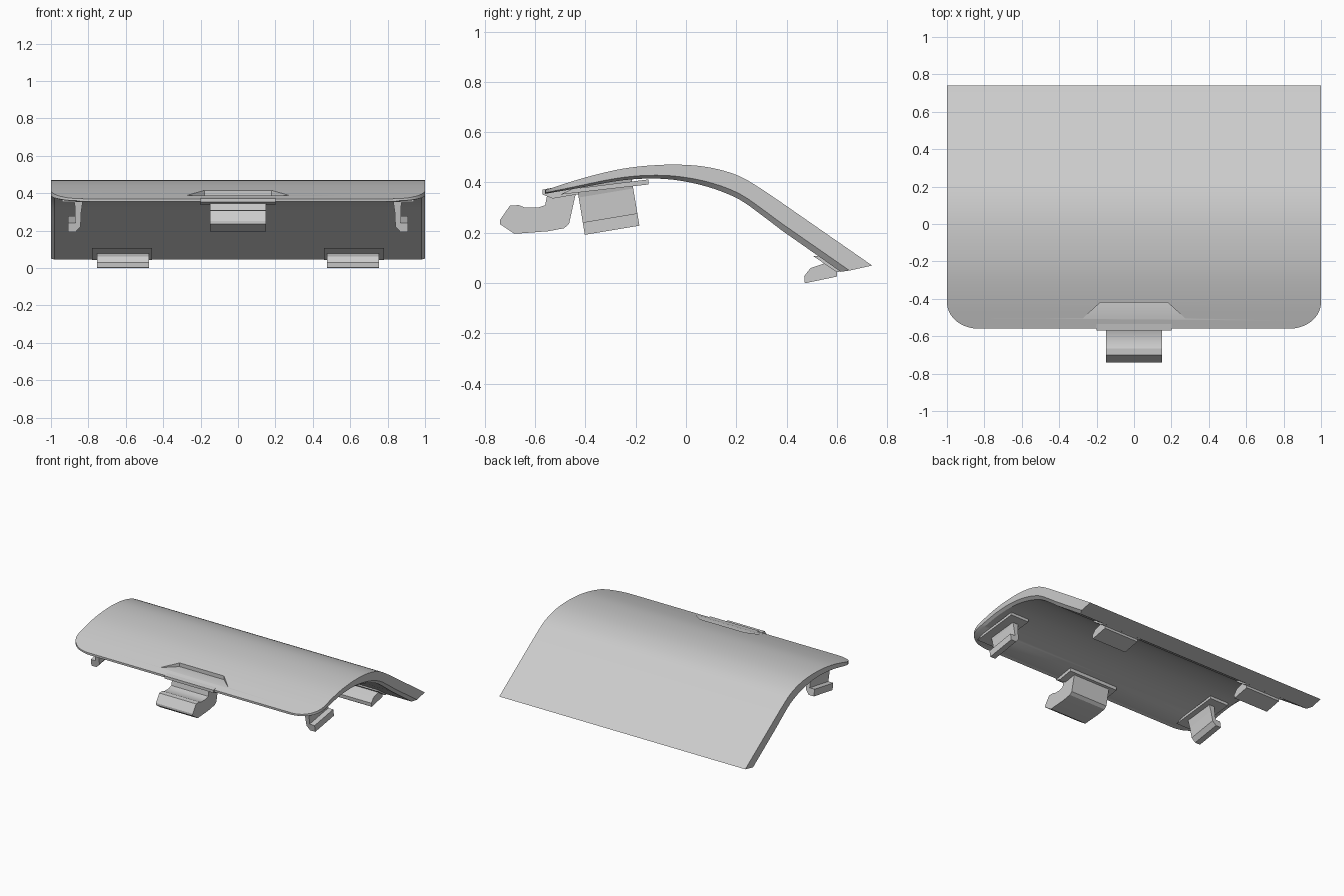
import bpy, bmesh, math
from mathutils import Matrix, Vector

cube = bpy.data.objects.get("Cube")
if cube:
    bpy.data.objects.remove(cube, do_unlink=True)

grey = bpy.data.materials.new("light grey plastic")
grey.use_nodes = True
COLOUR = (0.6, 0.6, 0.6, 1)
grey.diffuse_color = COLOUR
grey.node_tree.nodes["Principled BSDF"].inputs["Base Color"].default_value = COLOUR


def loft(name, rings):
    """Skin a closed solid over matching rings of points."""
    bm = bmesh.new()
    rows = [[bm.verts.new(p) for p in ring] for ring in rings]
    n = len(rows[0])
    for a, b in zip(rows, rows[1:]):
        for i in range(n):
            j = (i + 1) % n
            bm.faces.new((a[i], a[j], b[j], b[i]))
    bm.faces.new(rows[0])
    bm.faces.new(rows[-1])
    bmesh.ops.recalc_face_normals(bm, faces=bm.faces)
    mesh = bpy.data.meshes.new(name)
    bm.to_mesh(mesh)
    bm.free()
    mesh.materials.append(grey)
    ob = bpy.data.objects.new(name, mesh)
    bpy.context.collection.objects.link(ob)
    return ob


def side_prism(name, profile, x0, x1):
    """Extrude a (y, z) profile along x."""
    return loft(name, [[(x, y, z) for y, z in profile] for x in (x0, x1)])


def select(ob):
    bpy.ops.object.select_all(action="DESELECT")
    ob.select_set(True)
    bpy.context.view_layer.objects.active = ob


def smooth(ob, angle=25):
    select(ob)
    bpy.ops.object.shade_smooth_by_angle(angle=math.radians(angle))


# Curved cover: height and thickness along y
FRONT, CORNER_X, CORNER_Y = -0.56, 0.17, 0.14
TOP = [(-0.56, 0.37), (-0.4, 0.42), (-0.25, 0.455), (-0.1, 0.47), (0.03, 0.468),
       (0.13, 0.452), (0.22, 0.422), (0.3, 0.374), (0.38, 0.32)]
DEPTH = [(-0.56, 0.015), (-0.4, 0.037), (-0.1, 0.055), (0.1, 0.08), (0.3, 0.103), (0.38, 0.11)]


def sample(points, y):
    """Smooth interpolation through the points."""
    last = len(points) - 1
    i = next((k for k in range(last) if y <= points[k + 1][0]), last - 1)
    (y0, z0), (y1, z1) = points[i], points[i + 1]

    def slope(k):
        a, b = points[max(k - 1, 0)], points[min(k + 1, last)]
        return (b[1] - a[1]) / (b[0] - a[0])
    h = y1 - y0
    t = (y - y0) / h
    return ((2*t**3 - 3*t**2 + 1) * z0 + (t**3 - 2*t**2 + t) * h * slope(i)
            + (3*t**2 - 2*t**3) * z1 + (t**3 - t**2) * h * slope(i + 1))


def half_width(y):
    t = max(0, (FRONT + CORNER_Y - y) / CORNER_Y)
    return 1 - CORNER_X * (1 - math.sqrt(max(0, 1 - t * t)))


def cover_ring(w, top, mid, low):
    inner = w - 0.02
    return [(-w, *top), (w, *top), (w, *mid), (inner, *low), (-inner, *low), (-w, *mid)]


stations = [FRONT + CORNER_Y * (1 - math.cos(k * math.pi / 20)) for k in range(10)]
stations += [-0.42 + 0.8 * k / 24 for k in range(25)]
rings = []
for y in stations:
    z, d = sample(TOP, y), sample(DEPTH, y)
    rings.append(cover_ring(half_width(y), (y, z), (y, z - d * 0.75), (y, z - d)))
rings.append(cover_ring(1, (0.74, 0.07), (0.65, 0.05), (0.615, 0.045)))
cover = loft("cover", rings)

# Sunken thumb grip at the front edge
grip = [(-0.18, -0.42), (0.18, -0.42), (0.28, -0.51), (0.28, -0.7), (-0.28, -0.7), (-0.28, -0.51)]
cutter = loft("grip_cutter", [[(x, y, z) for x, y in grip] for z in (0.387, 0.6)])
cutter.hide_render = True
cutter.hide_viewport = True
cut = cover.modifiers.new("grip", "BOOLEAN")
cut.operation, cut.object, cut.solver = "DIFFERENCE", cutter, "EXACT"
select(cover)
bpy.ops.object.modifier_apply(modifier=cut.name)
bpy.data.objects.remove(cutter, do_unlink=True)
smooth(cover)

# Front latch with its mounting lip
side_prism("latch_lip", [(-0.57, 0.372), (-0.57, 0.352), (-0.53, 0.336), (-0.42, 0.355),
                         (-0.42, 0.384), (-0.5, 0.384)], -0.2, 0.2)
latch = side_prism("front_latch", [
    (-0.55, 0.36), (-0.56, 0.31), (-0.59, 0.3), (-0.64, 0.3), (-0.665, 0.31), (-0.7, 0.308),
    (-0.74, 0.25), (-0.74, 0.235), (-0.682, 0.196), (-0.55, 0.206), (-0.485, 0.218),
    (-0.465, 0.235), (-0.455, 0.28), (-0.435, 0.37)], -0.15, 0.15)
smooth(latch)

# Tilted side hooks on thin pads
HOOK = [(0.825, 0.03), (0.885, 0.03), (0.873, -0.02), (0.87, -0.12), (0.91, -0.12),
        (0.91, -0.17), (0.868, -0.17), (0.842, -0.14), (0.838, -0.06)]
tilt = Matrix.Translation((0, -0.43, 0.36)) @ Matrix.Rotation(math.radians(9.4), 4, "X")
for side, s in (("left", 1), ("right", -1)):
    loft(side + "_hook", [[tilt @ Vector((s * x, v, w)) for x, w in HOOK] for v in (0, 0.22)])
    side_prism(side + "_hook_pad", [(-0.5, 0.352), (-0.15, 0.392), (-0.15, 0.412), (-0.45, 0.375)],
               s * 0.79, s * 0.94)

# Rear tabs on pads under the slope
for side, s in (("left", 1), ("right", -1)):
    side_prism(side + "_tab_pad", [(0.505, 0.108), (0.57, 0.108), (0.645, 0.055), (0.6, 0.043)],
               s * 0.46, s * 0.78)
    side_prism(side + "_rear_tab", [(0.472, 0.003), (0.47, 0.028), (0.495, 0.06), (0.55, 0.078),
                                    (0.6, 0.075), (0.6, 0.026), (0.475, 0)],
               s * 0.475, s * 0.755)
